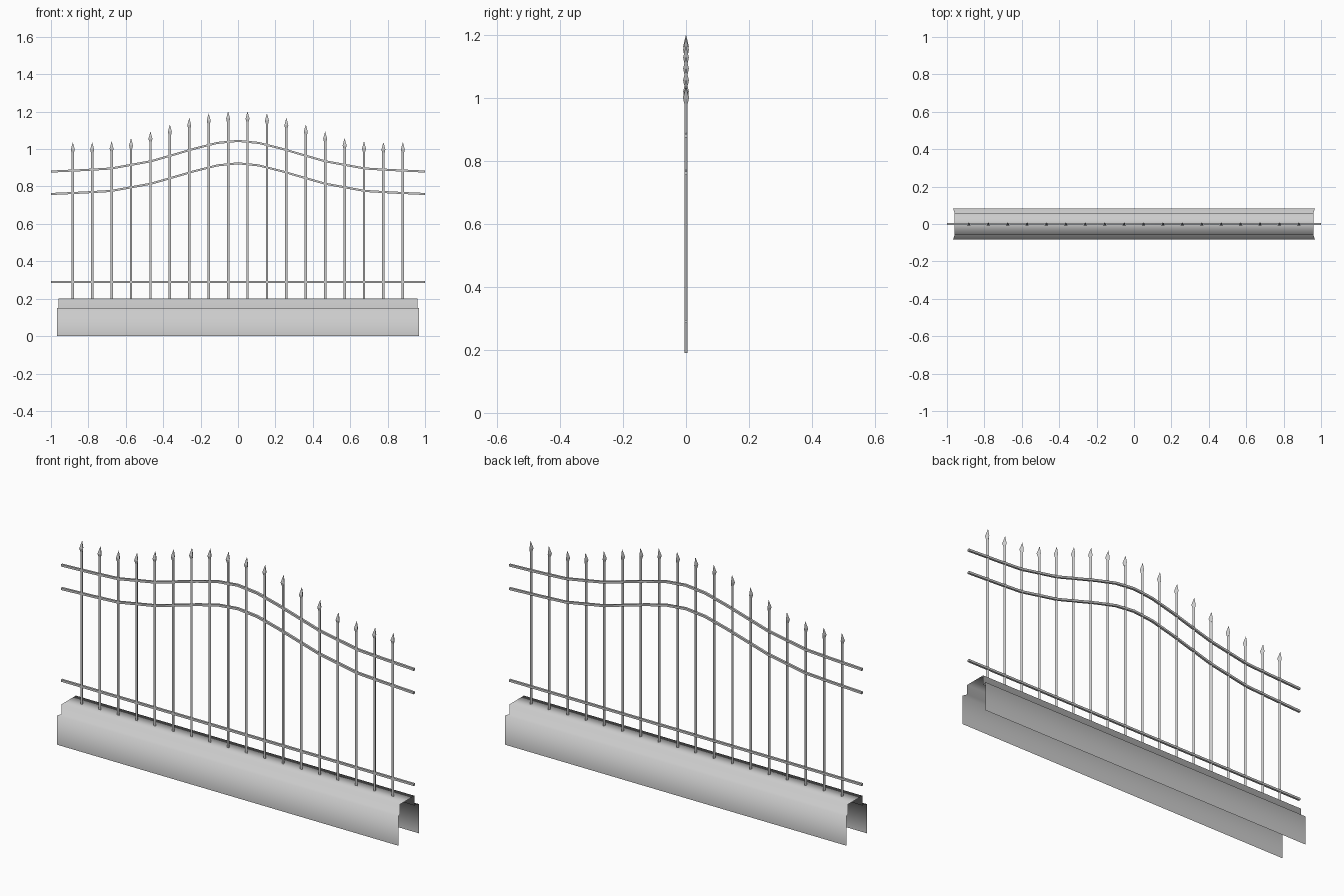
import bpy, math

if "Cube" in bpy.data.objects:
    bpy.data.objects.remove(bpy.data.objects["Cube"])


def make(name, verts, faces, smooth=None):
    me = bpy.data.meshes.new(name)
    me.from_pydata(verts, [], faces)
    me.update()
    ob = bpy.data.objects.new(name, me)
    bpy.context.collection.objects.link(ob)
    bpy.ops.object.select_all(action='DESELECT')
    ob.select_set(True)
    bpy.context.view_layer.objects.active = ob
    if smooth:
        bpy.ops.object.shade_smooth_by_angle(angle=math.radians(smooth))
    return ob


def loft(name, rings, smooth=None):
    """Skin a list of equal closed rings and cap both ends."""
    n = len(rings[0])
    verts = [p for r in rings for p in r]
    faces = [(i * n + j, i * n + (j + 1) % n, (i + 1) * n + (j + 1) % n, (i + 1) * n + j)
             for i in range(len(rings) - 1) for j in range(n)]
    faces.append(tuple(reversed(range(n))))
    faces.append(tuple(range(len(verts) - n, len(verts))))
    return make(name, verts, faces, smooth)


# Base: open shell with a stepped shoulder, no ends and no underside
half = [(0.083, 0.0, 0.967), (0.083, 0.15, 0.967), (0.058, 0.15, 0.959), (0.058, 0.2, 0.959)]
profile = [(-y, z, x) for y, z, x in half] + half[::-1]
verts = [(s * x, y, z) for s in (-1, 1) for y, z, x in profile]
n = len(profile)
make("base", verts, [(i, i + n, i + n + 1, i + 1) for i in range(n - 1)], 180)


# Pickets: thin three-sided bars, each topped by a spear head
def tri(x, z, r):
    return [(x + r * math.cos(a), r * math.sin(a) - r * 0.25, z)
            for a in (math.radians(90 + 120 * k) for k in range(3))]


tips = [1.2, 1.19, 1.165, 1.13, 1.093, 1.057, 1.04, 1.035, 1.035]
for i, top in enumerate(tips):
    for s, side in ((-1, "left"), (1, "right")):
        x = s * (0.0519 + 0.1038 * i) - 0.001
        loft(f"picket_{side}_{i}", [tri(x, 0.19, 0.0073), tri(x, top - 0.05, 0.0073)])
        loft(f"spear_{side}_{i}", [tri(x, top - 0.053, 0.008), tri(x, top - 0.037, 0.0122),
                                   tri(x, top, 0.0006)])


# Rails: one straight, two following the arch
def rail(name, pts, r=0.0055):
    loft(name, [[(x, -r, z - r), (x, r, z - r), (x, r, z + r), (x, -r, z + r)]
                for x, z in pts], 40)


arch = [(1, 0.88), (0.82, 0.888), (0.68, 0.896), (0.465, 0.935), (0.23, 1.003), (0.11, 1.033)]
path = [(-x, z) for x, z in arch] + [(0, 1.044)] + arch[::-1]
rail("upper_rail", path)
rail("middle_rail", [(x, z - 0.12) for x, z in path])
rail("lower_rail", [(-1, 0.29), (1, 0.29)])
